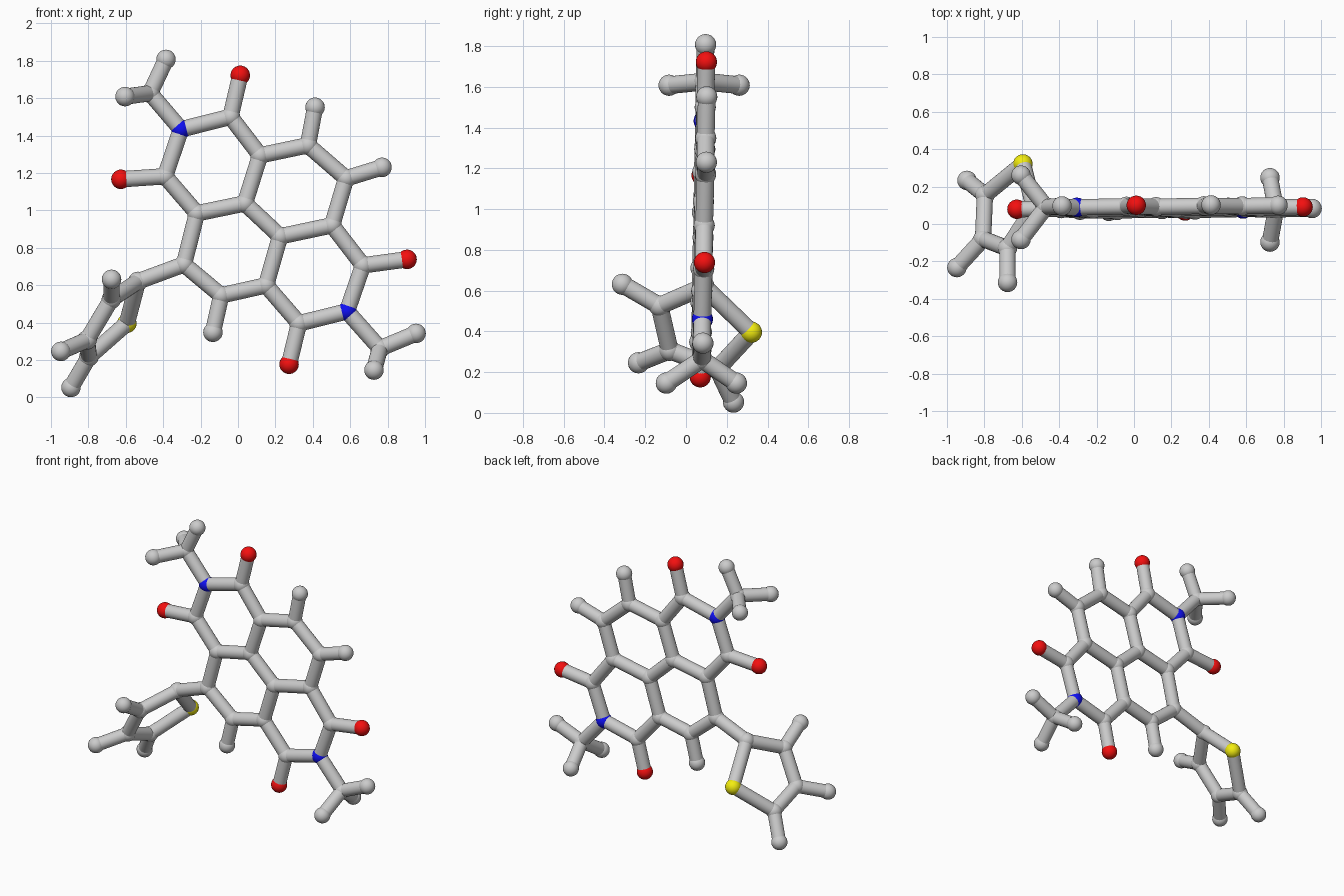
import bpy, bmesh
from itertools import combinations
from mathutils import Vector, Matrix

if "Cube" in bpy.data.objects:
    bpy.data.objects.remove(bpy.data.objects["Cube"])

BALL_R, ROD_R, BOND_MAX = 0.052, 0.0435, 0.34


def sheet(x, z):
    """Point on the slightly tilted plane that holds the fused rings."""
    return Vector((x, 0.062 + 0.014 * x + 0.022 * z, z))


# Flat ring system: (x, z) per joint kind
flat = {
    "carbon": [(-.04, 1.5), (-.39, 1.182), (-.22, .984), (.037, 1.037),
               (.118, 1.294), (.374, 1.348), (.578, 1.171), (.503, .92),
               (.225, .861), (.15, .599), (-.09, .545), (-.289, .711),
               (.668, .706), (.326, .396), (-.47, 1.626), (.759, .262)],
    "nitrogen": [(-.305, 1.433), (.583, .46)],
    "oxygen": [(.012, 1.722), (-.626, 1.166), (.904, .738), (.273, .177)],
    "hydrogen": [(.412, 1.551), (.77, 1.23), (-.134, .348),
                 (-.385, 1.807), (.952, .342)],
}
atoms = {kind: [sheet(*p) for p in pts] for kind, pts in flat.items()}

# Methyl end balls, mirrored across the sheet
for x, z in [(-.604, 1.608), (.727, .146)]:
    for side in (-1, 1):
        atoms["hydrogen"].append(sheet(x, z) + Vector((0, side * 0.172, 0)))

# Twisted five-sided side ring
atoms["carbon"] += [Vector(p) for p in [(-.535, .088, .62), (-.677, -.13, .525),
                                        (-.807, -.08, .307), (-.797, .155, .217)]]
atoms["sulfur"] = [Vector((-.594, .321, .396))]
atoms["hydrogen"] += [Vector(p) for p in [(-.676, -.312, .631), (-.947, -.233, .246),
                                          (-.893, .233, .053)]]


def finish(name, bm, color=None):
    mesh = bpy.data.meshes.new(name)
    for f in bm.faces:
        f.smooth = True
    for e in bm.edges:
        e.smooth = e.calc_face_angle(0) < 0.7
    bm.to_mesh(mesh)
    bm.free()
    obj = bpy.data.objects.new(name, mesh)
    bpy.context.collection.objects.link(obj)
    if color:
        mat = bpy.data.materials.new(name + "_color")
        mat.diffuse_color = color
        mat.use_nodes = True
        mat.node_tree.nodes["Principled BSDF"].inputs["Base Color"].default_value = mat.diffuse_color
        mesh.materials.append(mat)


# Balls, one object per kind
colors = {"oxygen": (.9, .005, .005, 1), "nitrogen": (.005, .005, .9, 1),
          "sulfur": (.9, .85, .005, 1)}
for kind, points in atoms.items():
    bm = bmesh.new()
    for p in points:
        bmesh.ops.create_uvsphere(bm, u_segments=24, v_segments=16, radius=BALL_R,
                                  matrix=Matrix.Translation(p))
    finish(kind + "_balls", bm, colors.get(kind))

# Rods between every neighbouring pair
ends = ("hydrogen", "oxygen")
everything = [(k, p) for k, pts in atoms.items() for p in pts]
bm = bmesh.new()
for (ka, a), (kb, b) in combinations(everything, 2):
    d = b - a
    if d.length > BOND_MAX or (ka in ends and kb in ends):
        continue
    turn = d.to_track_quat('Z', 'Y').to_matrix().to_4x4()
    bmesh.ops.create_cone(bm, cap_ends=True, segments=24, radius1=ROD_R, radius2=ROD_R,
                          depth=d.length, matrix=Matrix.Translation((a + b) / 2) @ turn)
finish("bond_rods", bm)
